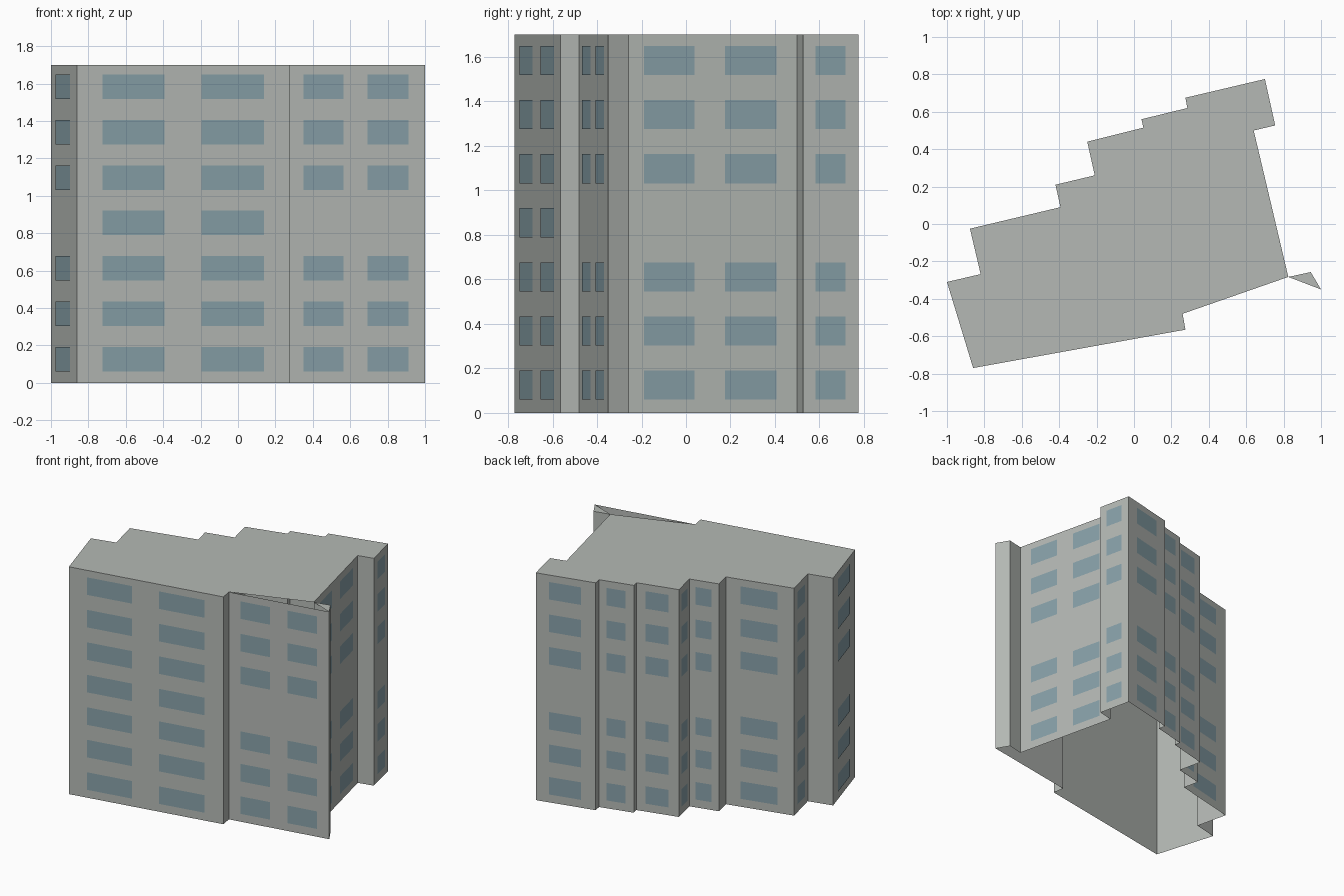
import bpy
import bmesh
from mathutils import Vector

cube = bpy.data.objects.get("Cube")
if cube:
    bpy.data.objects.remove(cube, do_unlink=True)

HEIGHT = 1.7
OFFSET = 0.003


def make_material(name, rgb):
    mat = bpy.data.materials.new(name)
    mat.use_nodes = True
    color = (*rgb, 1.0)
    mat.diffuse_color = color
    mat.node_tree.nodes["Principled BSDF"].inputs["Base Color"].default_value = color
    return mat


def make_object(name, faces, mat):
    """Build one object from a list of corner loops."""
    bm = bmesh.new()
    for loop in faces:
        bm.faces.new([bm.verts.new(p) for p in loop])
    bmesh.ops.remove_doubles(bm, verts=bm.verts, dist=0.0001)
    mesh = bpy.data.meshes.new(name)
    bm.to_mesh(mesh)
    bm.free()
    mesh.materials.append(mat)
    obj = bpy.data.objects.new(name, mesh)
    bpy.context.collection.objects.link(obj)
    return obj


def upright(a, b, low, high):
    """Vertical rectangle between two plan points."""
    return [(a.x, a.y, low), (b.x, b.y, low), (b.x, b.y, high), (a.x, a.y, high)]


concrete = make_material("concrete grey", (0.46, 0.485, 0.46))
glass = make_material("window blue grey", (0.246, 0.356, 0.397))

# Stepped footprint, counterclockwise; each corner carries the window spans
# (fractions of the wall length) of the wall that starts there
pair = [(0.12, 0.41), (0.585, 0.88)]
single = [(0.22, 0.76)]
plan = [
    ((-1.0, -0.31), [(0.2, 0.74)]),
    ((-0.86, -0.77), pair),
    ((0.275, -0.565), []),
    ((0.26, -0.48), pair),
    ((1.0, -0.35), []),
    ((0.945, -0.257), []),
    ((0.825, -0.283), pair),
    ((0.64, 0.5), []),
    ((0.755, 0.527), single),
    ((0.70, 0.775), single),
    ((0.275, 0.675), []),
    ((0.285, 0.62), single),
    ((0.04, 0.56), []),
    ((0.05, 0.515), single),
    ((-0.25, 0.44), single),
    ((-0.21, 0.26), single),
    ((-0.42, 0.21), []),
    ((-0.393, 0.09), single),
    ((-0.877, -0.025), single),
    ((-0.82, -0.268), []),
]
corners = [Vector(p) for p, _ in plan]
FRONT_WALL, FIN = 1, (4, 5)

# Outer walls, open underneath
count = len(corners)
sides = [(corners[i], corners[(i + 1) % count]) for i in range(count)]
make_object("outer_walls", [upright(a, b, 0, HEIGHT) for a, b in sides], concrete)

# Main roof stops short of the projecting fin, which has its own cap
roof = [(p.x, p.y, HEIGHT) for i, p in enumerate(corners) if i not in FIN]
make_object("main_roof", [roof], concrete)
cap = [(p.x, p.y, HEIGHT) for p in corners[FIN[0]:FIN[1] + 2]]
make_object("fin_cap", [cap], concrete)

# Window panes just outside the walls; the middle floor is blank except in front
panes = []
for i, (a, b) in enumerate(sides):
    run = b - a
    out = Vector((run.y, -run.x)).normalized() * OFFSET
    for start, end in plan[i][1]:
        for floor in range(7):
            if floor == 3 and i != FRONT_WALL:
                continue
            low = 0.06 + 0.243 * floor
            panes.append(upright(a + run * start + out, a + run * end + out,
                                 low, low + 0.131))
make_object("windows", panes, glass)
